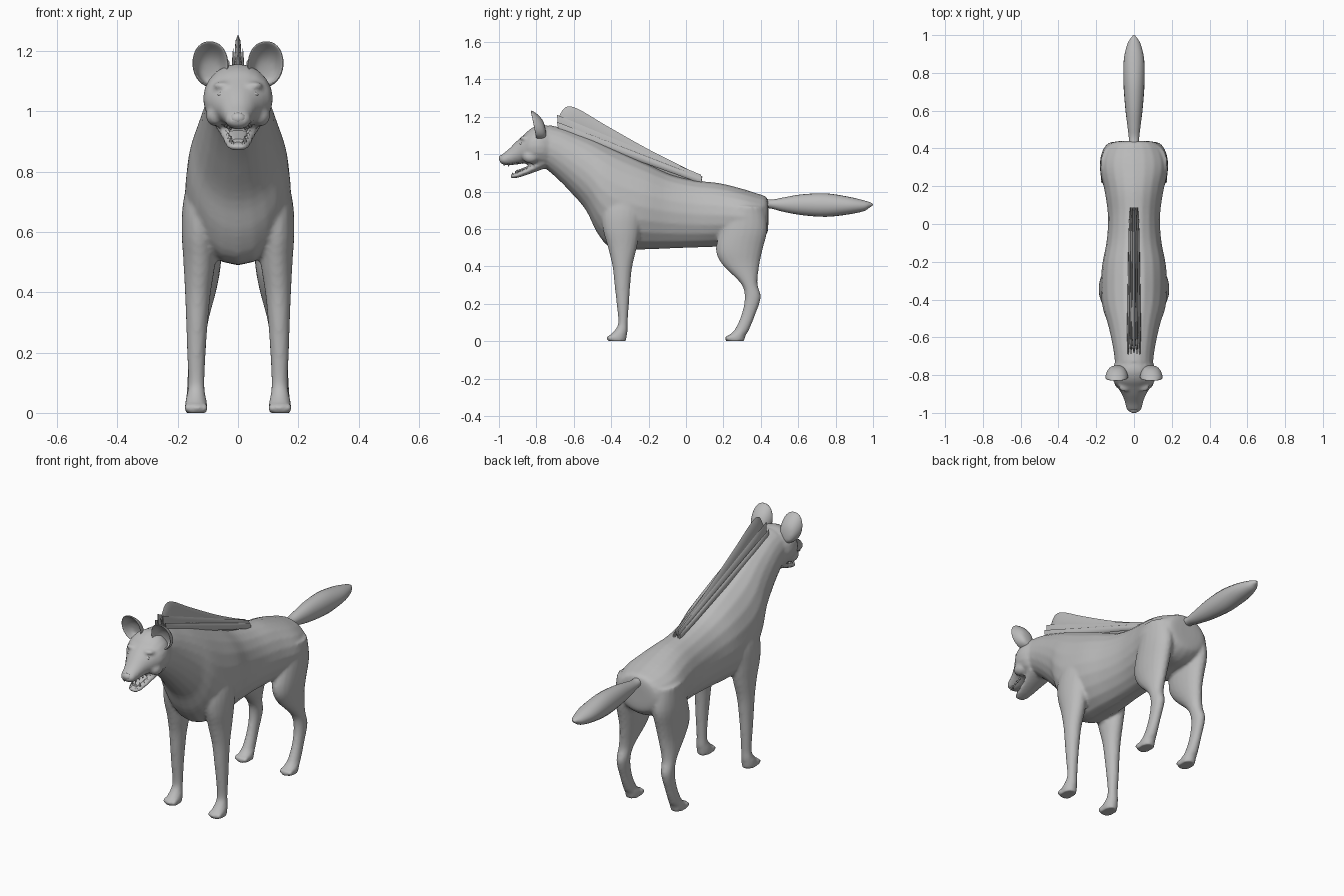
import bpy, bmesh, math
from mathutils import Matrix, Vector

cube = bpy.data.objects.get("Cube")
if cube:
    bpy.data.objects.remove(cube, do_unlink=True)

fur = bpy.data.materials.new("plain grey")
fur.use_nodes = True
GREY = (0.5, 0.5, 0.5, 1)
fur.diffuse_color = GREY
fur.node_tree.nodes["Principled BSDF"].inputs["Base Color"].default_value = GREY


def spline(rows, steps):
    """Smoothly interpolate between the given sections."""
    out = []
    last = len(rows) - 1
    for i in range(last):
        a, b, c, d = (rows[max(0, min(last, i + k))] for k in (-1, 0, 1, 2))
        for s in range(steps):
            t = s / steps
            out.append([q + t / 2 * (r - p + t * (2 * p - 5 * q + 4 * r - e + t * (3 * (q - r) + e - p)))
                        for p, q, r, e in zip(a, b, c, d)])
    return out + [list(rows[-1])]


def loft(bm, rows, steps=4, sides=20):
    """Skin ovals given as centre x, first edge (y, z), opposite edge (y, z), half width."""
    rings = []
    for x, ty, tz, by, bz, w in spline(rows, steps):
        ring = []
        for k in range(sides):
            a = math.tau * k / sides
            c, s = math.cos(a), math.sin(a)
            ring.append(bm.verts.new((x + w * c, (ty + by + (ty - by) * s) / 2,
                                      (tz + bz + (tz - bz) * s) / 2)))
        rings.append(ring)
    faces = [bm.faces.new(rings[0]), bm.faces.new(rings[-1])]
    for p, q in zip(rings, rings[1:]):
        for k in range(sides):
            n = (k + 1) % sides
            faces.append(bm.faces.new((p[k], p[n], q[n], q[k])))
    bmesh.ops.recalc_face_normals(bm, faces=faces)


def ball(bm, place, size):
    m = Matrix.Translation(place) @ Matrix.Diagonal((*size, 1))
    bmesh.ops.create_uvsphere(bm, u_segments=14, v_segments=10, radius=1, matrix=m)


def finish(bm, name, angle=40):
    mesh = bpy.data.meshes.new(name)
    bm.to_mesh(mesh)
    bm.free()
    mesh.materials.append(fur)
    ob = bpy.data.objects.new(name, mesh)
    bpy.context.collection.objects.link(ob)
    bpy.ops.object.select_all(action="DESELECT")
    ob.select_set(True)
    bpy.context.view_layer.objects.active = ob
    bpy.ops.object.shade_smooth_by_angle(angle=math.radians(angle))
    return ob


def centred(rows):
    return [(0, *r) for r in rows]


# Trunk and neck, from rump to nape
trunk = centred([
    (.44, .73, .44, .62, .05), (.43, .77, .43, .57, .12), (.38, .79, .37, .53, .165),
    (.30, .815, .28, .52, .18), (.18, .845, .16, .505, .155), (.05, .86, .03, .50, .138),
    (-.08, .89, -.10, .495, .145), (-.20, .945, -.25, .49, .17), (-.32, 1, -.40, .50, .175),
    (-.42, 1.045, -.475, .58, .165), (-.50, 1.08, -.535, .70, .142), (-.58, 1.11, -.62, .80, .122),
    (-.66, 1.14, -.70, .88, .107), (-.73, 1.155, -.76, .93, .1)])
# Skull and muzzle
skull = centred([
    (-.70, 1.14, -.72, .92, .09), (-.77, 1.158, -.77, .925, .114), (-.825, 1.14, -.825, .94, .112),
    (-.865, 1.105, -.86, .95, .09), (-.905, 1.07, -.90, .945, .064), (-.95, 1.025, -.945, .94, .047),
    (-.985, .997, -.975, .943, .04), (-1, .975, -.995, .955, .022)])
# Open lower jaw
jaw = centred([
    (-.76, 1, -.75, .925, .08), (-.83, .942, -.82, .90, .057), (-.89, .908, -.885, .878, .044),
    (-.93, .893, -.925, .87, .032), (-.94, .885, -.937, .876, .016)])
# Legs: height, centre x, centre y, half width, half depth
front_leg = [
    (.85, .095, -.33, .055, .09), (.70, .122, -.34, .06, .11), (.60, .129, -.345, .058, .10),
    (.50, .128, -.34, .053, .077), (.40, .133, -.34, .043, .053), (.30, .136, -.34, .036, .042),
    (.20, .138, -.338, .031, .033), (.10, .138, -.337, .027, .025), (.06, .139, -.346, .031, .034),
    (.03, .139, -.362, .037, .046), (0, .139, -.37, .037, .05)]
hind_leg = [
    (.72, .105, .32, .07, .10), (.60, .115, .31, .066, .125), (.49, .117, .285, .06, .125),
    (.41, .121, .293, .05, .10), (.31, .133, .337, .036, .045), (.235, .138, .357, .031, .043),
    (.14, .14, .333, .027, .037), (.06, .14, .298, .031, .039), (.03, .139, .273, .037, .046),
    (0, .139, .262, .037, .05)]

bm = bmesh.new()
for part in (trunk, skull, jaw):
    loft(bm, part)
for side in (-1, 1):
    for leg in (front_leg, hind_leg):
        loft(bm, [(side * x, y - d, z, y + d, z, w) for z, x, y, w, d in leg])
        # Four toes on each paw
        toe_y = leg[-1][2] - .038
        for k in range(4):
            x = side * .139 + (k - 1.5) * .019
            ball(bm, (x, toe_y + .007 * abs(k - 1.5), .016), (.011, .022, .016))
    # Brow ridge and cheek
    ball(bm, (side * .05, -.862, 1.085), (.034, .026, .014))
    ball(bm, (side * .072, -.83, .985), (.035, .045, .035))
body = finish(bm, "body")
blend = body.modifiers.new("blend", "REMESH")
blend.mode = "VOXEL"
blend.voxel_size = .009
blend.use_smooth_shade = True
soften = body.modifiers.new("soften", "SMOOTH")
soften.iterations = 3

# Nose and eyes
bm = bmesh.new()
ball(bm, (0, -.984, .977), (.026, .017, .019))
finish(bm, "nose")
for side, label in ((-1, "right"), (1, "left")):
    bm = bmesh.new()
    ball(bm, (side * .052, -.88, 1.056), (.016, .01, .009))
    finish(bm, label + "_eye")

# Tongue
bm = bmesh.new()
loft(bm, centred([(-.80, .955, -.80, .935, .035), (-.87, .927, -.87, .912, .027),
                  (-.915, .909, -.915, .896, .018)]))
finish(bm, "tongue")

# Teeth: two rows along each jaw, with long canines near the front
bm = bmesh.new()
for side in (-1, 1):
    for k in range(5):
        size = .022 if k == 1 else .011
        back = .024 * k
        for y, z, x, flip in ((-.972, .945, .024, -1), (-.927, .893, .018, 1)):
            spot = Vector((side * (x + back * .22), y + back, z + back * (.1 if flip < 0 else .4)))
            m = Matrix.Translation(spot + Vector((0, 0, flip * size / 3))) @ Matrix.Diagonal((1, 1, flip, 1))
            bmesh.ops.create_cone(bm, cap_ends=True, segments=8, radius1=.006, radius2=0,
                                  depth=size, matrix=m)
bmesh.ops.recalc_face_normals(bm, faces=bm.faces)
finish(bm, "teeth")

# Cupped ears that open forward
rim = [(.03, 1.15), (.038, 1.195), (.06, 1.228), (.106, 1.238), (.143, 1.212),
       (.155, 1.155), (.135, 1.10), (.085, 1.075), (.045, 1.10)]
for side, label in ((-1, "right"), (1, "left")):
    bm = bmesh.new()
    hub = Vector((.088, 1.145))
    rings = []
    for scale, depth in ((1, 0), (.85, .035), (.5, .062)):
        ring = []
        for p in rim:
            x, z = hub + (Vector(p) - hub) * scale
            lean = -.805 - .2 * (z - 1.10)
            ring.append(bm.verts.new((side * x, lean + depth, z - depth * .3)))
        rings.append(ring)
    for p, q in zip(rings, rings[1:]):
        for k in range(len(rim)):
            n = (k + 1) % len(rim)
            bm.faces.new((p[k], p[n], q[n], q[k]))
    bm.faces.new(rings[-1])
    bmesh.ops.recalc_face_normals(bm, faces=bm.faces)
    ear = finish(bm, label + "_ear", 180)
    thick = ear.modifiers.new("thickness", "SOLIDIFY")
    thick.thickness = .01
    thick.offset = 0
    ear.modifiers.new("round", "SUBSURF").levels = 2
    ear.modifiers["round"].render_levels = 2

# Mane: a tall crest with two lower tufts on each side
crest = [(-.685, 1.19, -.66, 1.12, .004), (-.645, 1.25, -.62, 1.11, .011),
         (-.58, 1.243, -.56, 1.09, .012), (-.43, 1.155, -.42, 1.03, .012),
         (-.19, 1.02, -.20, .93, .011), (.02, .915, 0, .86, .009), (.09, .88, .07, .85, .003)]
bm = bmesh.new()
loft(bm, centred(crest), sides=8)
finish(bm, "mane_crest")


def tuft(name, x, drop):
    bm = bmesh.new()
    rows = []
    for k in range(7):
        t = k / 6
        y = -.69 + .77 * t
        base = 1.135 - .275 * t
        tall = (.075 - .045 * t) * drop
        rows.append((x * (1 - .4 * t), y, base + tall, y + .01, base - .02, .008 if 0 < k < 6 else .003))
    loft(bm, rows, sides=8)
    finish(bm, name)


for side, label in ((-1, "right"), (1, "left")):
    tuft(label + "_inner_mane", side * .016, 1)
    tuft(label + "_outer_mane", side * .031, .5)

# Tail
bm = bmesh.new()
loft(bm, centred([
    (.38, .775, .38, .715, .026), (.45, .757, .45, .71, .027), (.52, .768, .52, .692, .035),
    (.62, .785, .62, .674, .047), (.75, .79, .75, .665, .056), (.87, .772, .87, .678, .054),
    (.95, .753, .95, .695, .036), (.985, .742, .98, .713, .018), (1, .733, .997, .724, .005)]))
finish(bm, "tail")
